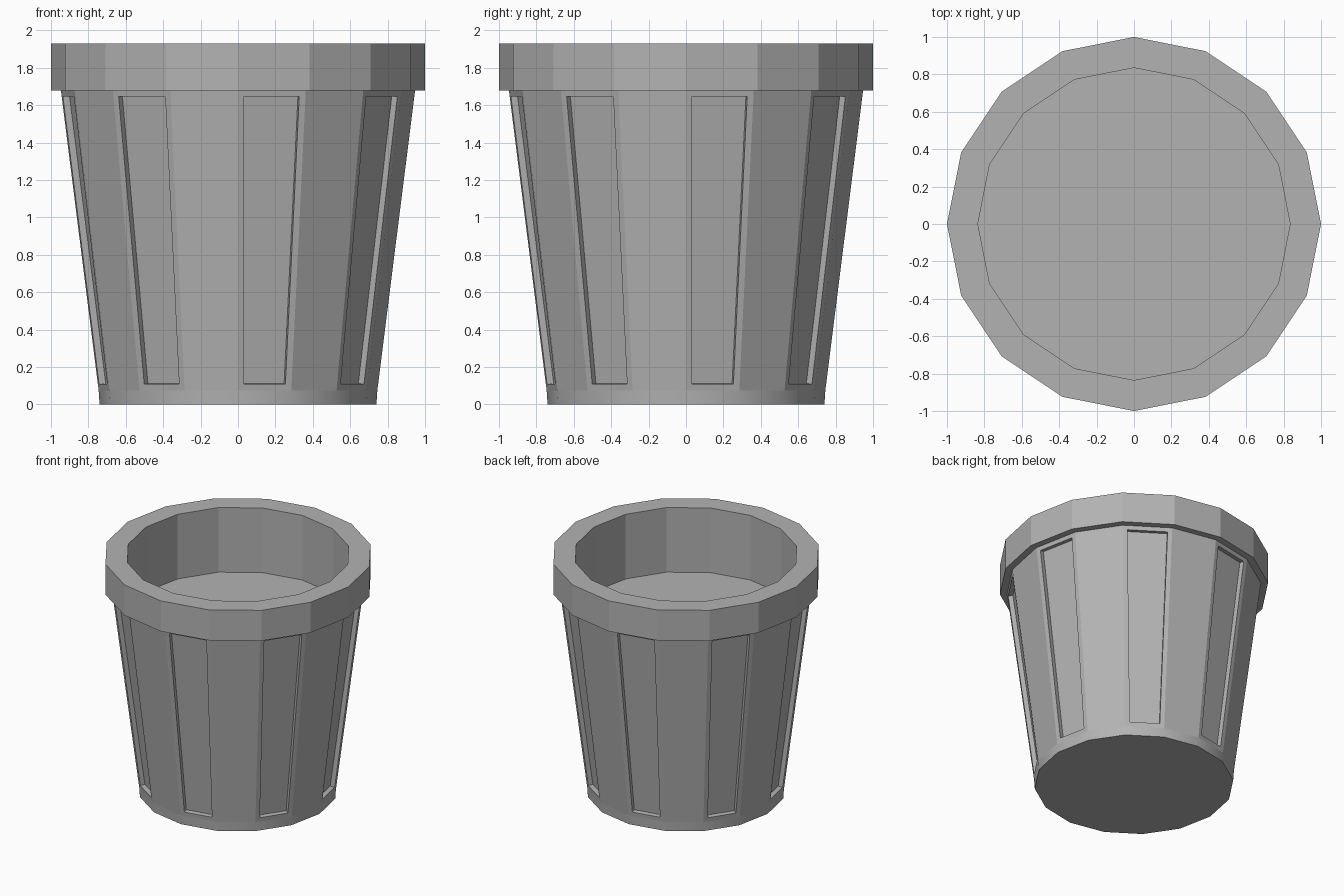
import bpy, bmesh, math

if "Cube" in bpy.data.objects:
    bpy.data.objects.remove(bpy.data.objects["Cube"])

SIDES = 16

grey = bpy.data.materials.new("dark_grey")
grey.diffuse_color = (0.45, 0.45, 0.45, 1)
grey.use_nodes = True
grey.node_tree.nodes["Principled BSDF"].inputs["Base Color"].default_value = grey.diffuse_color


def ring(bm, r, z):
    step = 2 * math.pi / SIDES
    return [bm.verts.new((r * math.cos(i * step), r * math.sin(i * step), z))
            for i in range(SIDES)]


def bridge(bm, a, b):
    return [bm.faces.new((a[i], a[(i + 1) % SIDES], b[(i + 1) % SIDES], b[i]))
            for i in range(SIDES)]


def finish(bm, name):
    bm.normal_update()
    mesh = bpy.data.meshes.new(name)
    bm.to_mesh(mesh)
    bm.free()
    mesh.materials.append(grey)
    obj = bpy.data.objects.new(name, mesh)
    bpy.context.collection.objects.link(obj)
    return obj


# Pot: base band, tapered wall, overhanging rim, inner wall down to the soil
FLOOR_Z = 1.40
profile = [(0.74, 0), (0.745, 0.075), (0.947, 1.68), (1.0, 1.68),
           (1.0, 1.93), (0.835, 1.93), (0.835, FLOOR_Z)]
bm = bmesh.new()
rings = [ring(bm, r, z) for r, z in profile]
bands = [bridge(bm, a, b) for a, b in zip(rings, rings[1:])]
bm.faces.new(rings[0][::-1])
for f in bands[0]:
    f.smooth = True
bm.normal_update()

# Recessed panels on every other wall face
panels = bands[1][::2]
bmesh.ops.inset_individual(bm, faces=panels, thickness=0.034, depth=0,
                           use_even_offset=True)
bm.normal_update()
for f in bmesh.ops.extrude_discrete_faces(bm, faces=panels)["faces"]:
    f.normal_update()
    bmesh.ops.translate(bm, verts=f.verts, vec=f.normal * -0.036)
finish(bm, "pot")

# Soil surface closing the inside
bm = bmesh.new()
bm.faces.new(ring(bm, 0.835, FLOOR_Z))
finish(bm, "soil")
